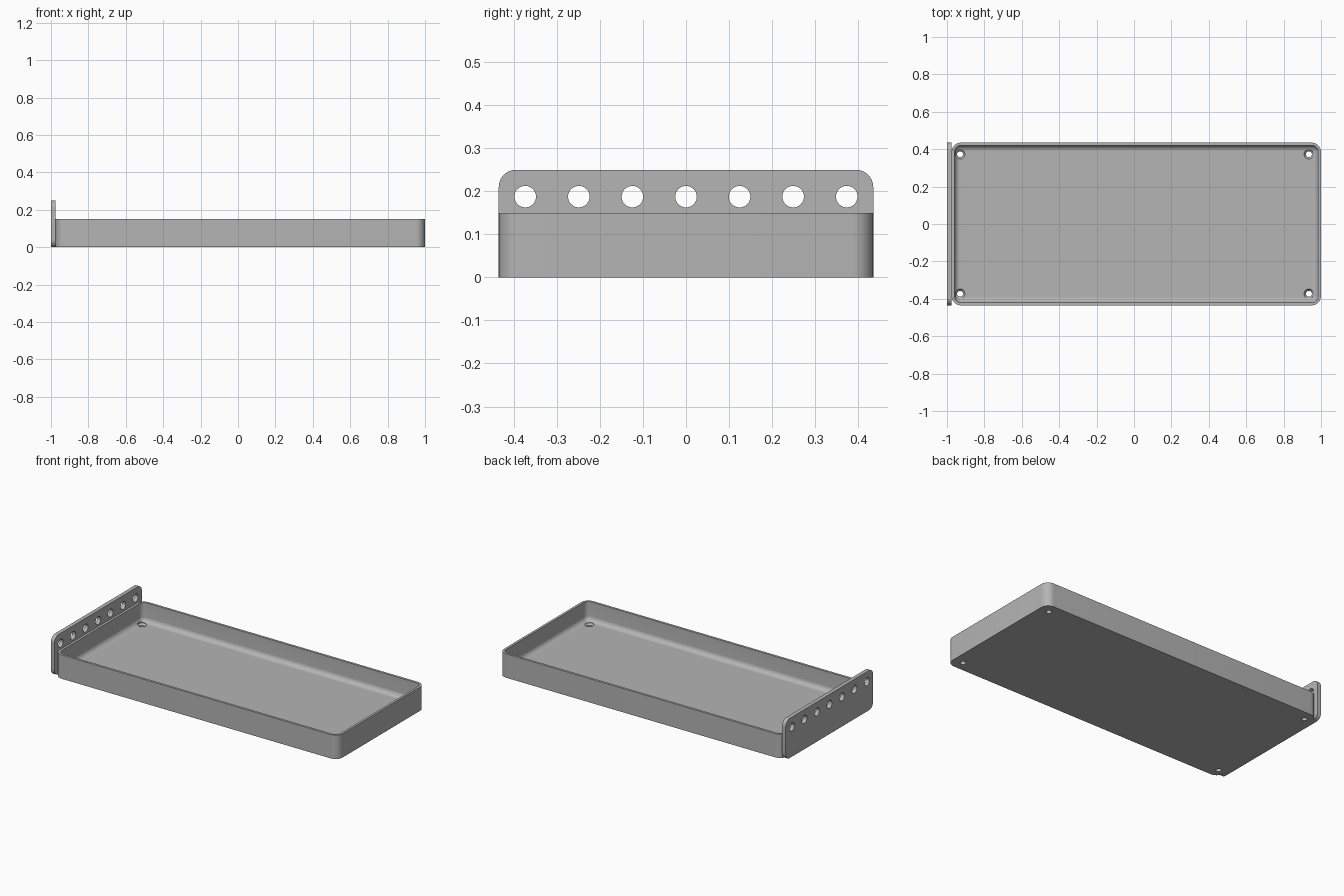
import bpy, bmesh, math
from math import sin, cos, pi

cube = bpy.data.objects.get("Cube")
if cube:
    bpy.data.objects.remove(cube, do_unlink=True)

grey = bpy.data.materials.new("plain grey")
grey.use_nodes = True
COLOUR = (0.46, 0.46, 0.46, 1)
grey.diffuse_color = COLOUR
grey.node_tree.nodes["Principled BSDF"].inputs["Base Color"].default_value = COLOUR

HALF_Y, WALL_H, FLOOR = 0.435, 0.15, 0.03
X0, X1 = -0.975, 1.0
CORNER, WALL, FILLET = 0.05, 0.015, 0.03


def rounded_rect(cx, cy, hx, hy, r, n=10):
    """Counter-clockwise outline of a rectangle with round corners."""
    pts = []
    for k, (sx, sy) in enumerate([(1, 1), (-1, 1), (-1, -1), (1, -1)]):
        for i in range(n + 1):
            a = (k + i / n) * pi / 2
            pts.append((cx + sx * (hx - r) + r * cos(a),
                        cy + sy * (hy - r) + r * sin(a)))
    return pts


def circle(cx, cy, r, n=32):
    return [(cx + r * cos(2 * pi * i / n), cy + r * sin(2 * pi * i / n)) for i in range(n)]


def add_shell(bm, rings):
    """Join a stack of matching 3D rings into a closed skin."""
    loops = [[bm.verts.new(p) for p in ring] for ring in rings]
    n = len(loops[0])
    for a, b in zip(loops, loops[1:]):
        for i in range(n):
            j = (i + 1) % n
            bm.faces.new((a[i], a[j], b[j], b[i]))
    bm.faces.new(loops[0][::-1])
    bm.faces.new(loops[-1])


def finish(name, bm):
    bmesh.ops.recalc_face_normals(bm, faces=bm.faces)
    mesh = bpy.data.meshes.new(name)
    bm.to_mesh(mesh)
    bm.free()
    mesh.materials.append(grey)
    obj = bpy.data.objects.new(name, mesh)
    bpy.context.collection.objects.link(obj)
    return obj


def cut_and_smooth(obj, cutter):
    """Cut the holes, drop the cutter and smooth the curved faces."""
    cutter.hide_render = True
    mod = obj.modifiers.new("holes", 'BOOLEAN')
    mod.operation, mod.solver, mod.object = 'DIFFERENCE', 'EXACT', cutter
    bpy.ops.object.select_all(action='DESELECT')
    obj.select_set(True)
    bpy.context.view_layer.objects.active = obj
    bpy.ops.object.modifier_apply(modifier=mod.name)
    bpy.data.objects.remove(cutter, do_unlink=True)
    bpy.ops.object.shade_smooth_by_angle(angle=math.radians(30))


# Tray: outer wall, rim, inner wall, fillet and floor
profile = [(0, 0), (0, WALL_H), (WALL, WALL_H)]
for i in range(9):
    a = i / 8 * pi / 2
    profile.append((WALL + FILLET * (1 - cos(a)), FLOOR + FILLET * (1 - sin(a))))
cx, hx = (X0 + X1) / 2, (X1 - X0) / 2
bm = bmesh.new()
add_shell(bm, [[(x, y, z) for x, y in
                rounded_rect(cx, 0, hx - d, HALF_Y - d, CORNER - d)] for d, z in profile])
tray = finish("tray", bm)

# Countersunk holes in the four floor corners
bm = bmesh.new()
for x in (-0.93, 0.935):
    for y in (-0.373, 0.373):
        add_shell(bm, [[(px, py, z) for px, py in circle(x, y, r)]
                       for r, z in [(0.016, -0.02), (0.016, 0.018),
                                    (0.026, 0.029), (0.026, 0.04)]])
cut_and_smooth(tray, finish("floor_hole_cutter", bm))

# End plate: upright with round corners, against the end wall
bm = bmesh.new()
add_shell(bm, [[(x, y, z) for y, z in rounded_rect(0, 0.125, HALF_Y, 0.125, 0.04)]
               for x in (-1.0, X0)])
plate = finish("end_plate", bm)

# Row of seven holes through the plate
bm = bmesh.new()
for i in range(-3, 4):
    add_shell(bm, [[(x, y, z) for y, z in circle(i * 0.1245, 0.1875, 0.025)]
                   for x in (-1.05, -0.93)])
cut_and_smooth(plate, finish("plate_hole_cutter", bm))
